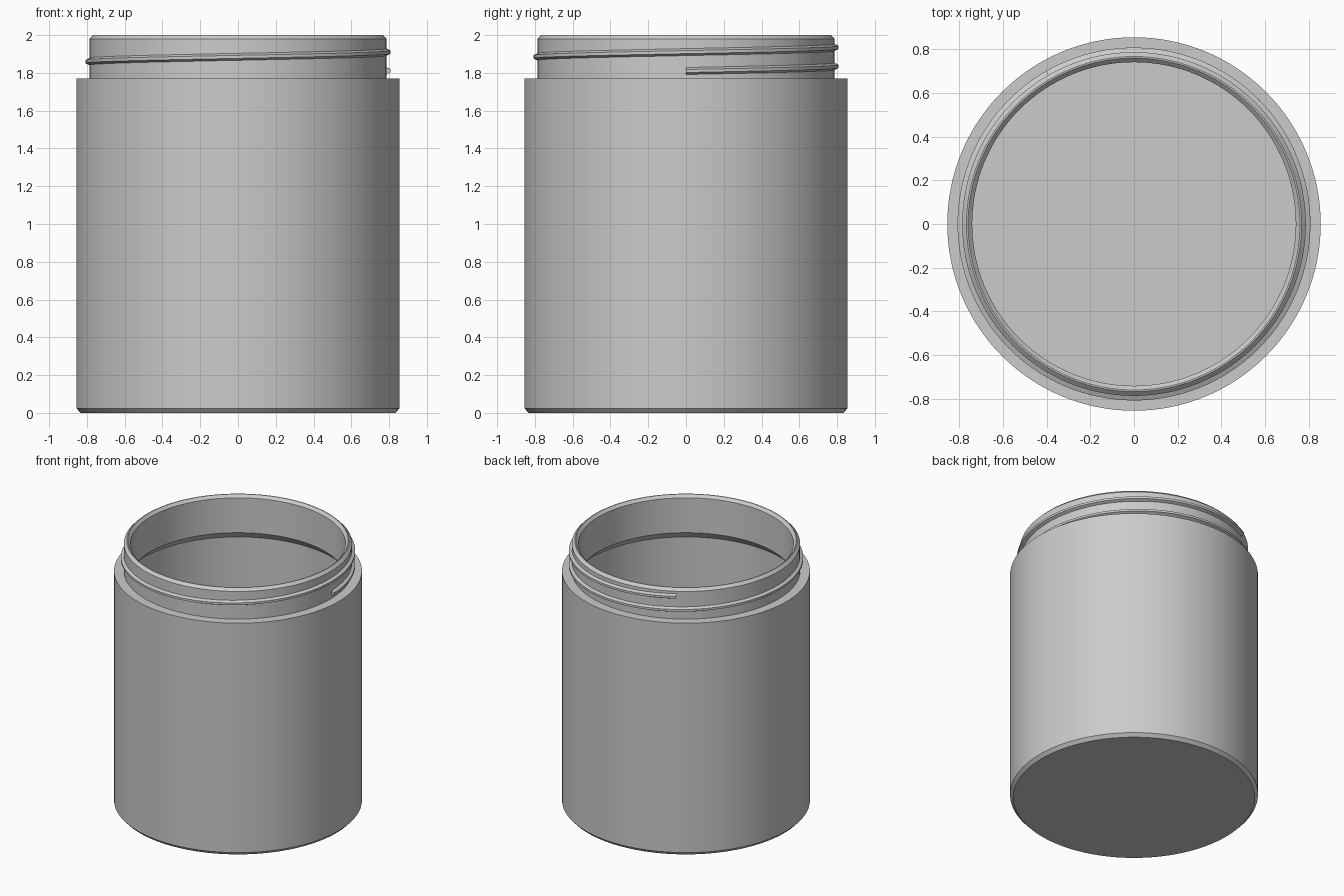
import bpy
import bmesh
import math

cube = bpy.data.objects.get("Cube")
if cube:
    bpy.data.objects.remove(cube, do_unlink=True)

SEGMENTS = 128

grey = bpy.data.materials.new("plain grey")
grey.use_nodes = True
colour = (0.6, 0.6, 0.6, 1)
grey.diffuse_color = colour
grey.node_tree.nodes["Principled BSDF"].inputs["Base Color"].default_value = colour


def finish(name, bm):
    """Turn a bmesh into a smooth object with sharp edges."""
    bmesh.ops.recalc_face_normals(bm, faces=bm.faces)
    mesh = bpy.data.meshes.new(name)
    bm.to_mesh(mesh)
    bm.free()
    mesh.materials.append(grey)
    obj = bpy.data.objects.new(name, mesh)
    bpy.context.collection.objects.link(obj)
    bpy.ops.object.select_all(action="DESELECT")
    obj.select_set(True)
    bpy.context.view_layer.objects.active = obj
    bpy.ops.object.shade_smooth_by_angle(angle=math.radians(25))
    return obj


def ring_point(bm, radius, angle, z):
    return bm.verts.new((radius * math.cos(angle), radius * math.sin(angle), z))


def bridge(bm, first, second, closed):
    count = len(first)
    for i in range(count if closed else count - 1):
        j = (i + 1) % count
        bm.faces.new((first[i], first[j], second[j], second[i]))


# Jar wall: outer base up to the rim, then down the inside to the floor
profile = [
    (0.833, 0), (0.855, 0.024), (0.855, 1.77), (0.787, 1.77),
    (0.787, 1.98), (0.767, 2), (0.76, 2), (0.741, 1.98),
    (0.741, 1.715), (0.8, 1.655), (0.81, 0.06), (0.795, 0.045),
]
bm = bmesh.new()
angles = [2 * math.pi * i / SEGMENTS for i in range(SEGMENTS)]
rings = [[ring_point(bm, r, a, z) for a in angles] for r, z in profile]
for lower, upper in zip(rings, rings[1:]):
    bridge(bm, lower, upper, True)
bm.faces.new(rings[0])      # underside
bm.faces.new(rings[-1])     # inner floor
finish("jar_body", bm)

# Screw thread: trapezoid swept along a rising helix
TURNS, START_Z, PITCH = 4 / 3, 1.81, 0.1
section = [(0.78, -0.022), (0.808, -0.008), (0.808, 0.008), (0.78, 0.022)]
bm = bmesh.new()
steps = round(TURNS * SEGMENTS)
loops = []
for i in range(steps + 1):
    turn = TURNS * i / steps
    loops.append([ring_point(bm, r, 2 * math.pi * turn, START_Z + PITCH * turn + dz)
                  for r, dz in section])
for first, second in zip(loops, loops[1:]):
    bridge(bm, first, second, True)
bm.faces.new(loops[0])
bm.faces.new(loops[-1])
finish("screw_thread", bm)
